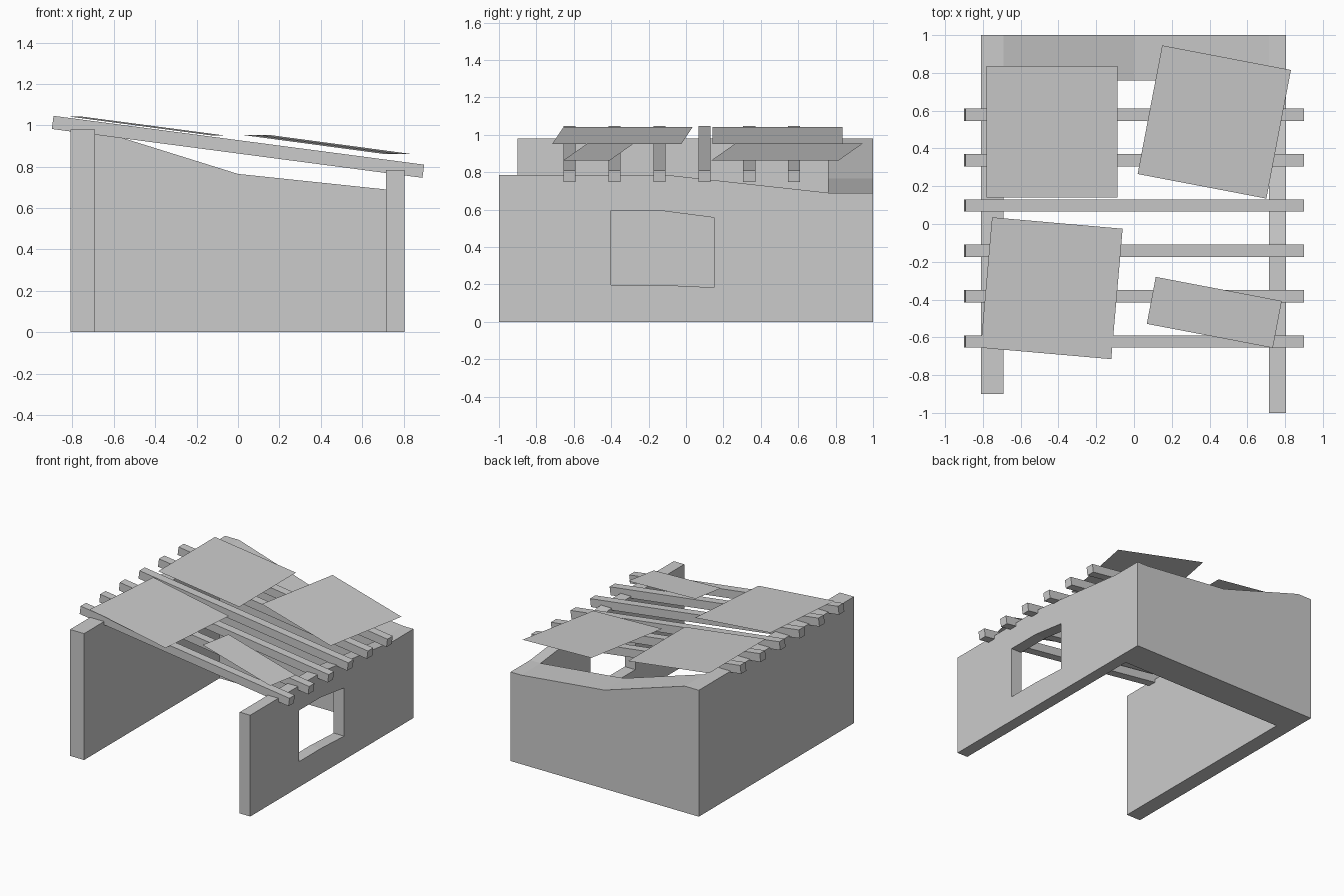
import bpy, bmesh
from math import radians, atan

if "Cube" in bpy.data.objects:
    bpy.data.objects.remove(bpy.data.objects["Cube"])

TILT = atan(0.1317)          # roof slope, falling towards +x


def to_object(name, bm):
    bmesh.ops.recalc_face_normals(bm, faces=bm.faces)
    mesh = bpy.data.meshes.new(name)
    bm.to_mesh(mesh)
    bm.free()
    ob = bpy.data.objects.new(name, mesh)
    bpy.context.collection.objects.link(ob)
    return ob


def interp(t, pts):
    for (a, za), (b, zb) in zip(pts, pts[1:]):
        if t <= b + 1e-5:
            return za + (zb - za) * (t - a) / (b - a)
    return pts[-1][1]


def wall_height(x, y):
    if x > 0.7:
        return interp(y, [(-1, .785), (-.1, .785), (.76, .69), (1, .69)])
    return interp(x, [(-.81, .98), (-.69, .98), (0, .765), (.715, .69)])


# U-shaped walls: plan cells extruded up to the broken wall tops
cells = [(-.81, -.69, -.9, .76), (-.81, -.69, .76, 1), (-.69, 0, .76, 1),
         (0, .715, .76, 1), (.715, .805, .76, 1),
         (.715, .805, -.1, .76), (.715, .805, -1, -.1)]
bm = bmesh.new()
for x0, x1, y0, y1 in cells:
    bm.faces.new([bm.verts.new((x, y, 0)) for x, y in
                  ((x0, y0), (x1, y0), (x1, y1), (x0, y1))])
bmesh.ops.remove_doubles(bm, verts=bm.verts, dist=1e-4)
res = bmesh.ops.extrude_face_region(bm, geom=bm.faces[:], use_keep_orig=True)
for v in res["geom"]:
    if isinstance(v, bmesh.types.BMVert):
        v.co.z = wall_height(v.co.x, v.co.y)
walls = to_object("walls", bm)

# window opening in the right wall
bm = bmesh.new()
outline = [(-.4, .197), (-.135, .197), (.15, .184),
           (.15, .557), (-.135, .594), (-.4, .594)]
rings = [[bm.verts.new((x, y, z)) for y, z in outline] for x in (.6, .95)]
for ring in rings:
    bm.faces.new(ring)
for i in range(6):
    j = (i + 1) % 6
    bm.faces.new((rings[0][i], rings[0][j], rings[1][j], rings[1][i]))
cutter = to_object("window_cutter", bm)
cutter.hide_render = True
mod = walls.modifiers.new("window", 'BOOLEAN')
mod.operation, mod.solver, mod.object = 'DIFFERENCE', 'EXACT', cutter
bpy.context.view_layer.objects.active = walls
bpy.ops.object.modifier_apply(modifier=mod.name)
bpy.data.objects.remove(cutter)

# sloping rafters
for i in range(6):
    bm = bmesh.new()
    bmesh.ops.create_cube(bm, size=1)
    bmesh.ops.scale(bm, vec=(1.807, .065, .064), verts=bm.verts)
    rafter = to_object(f"rafter_{i + 1}", bm)
    rafter.location = (0, .578 - .24 * i, .896)
    rafter.rotation_euler = (0, TILT, 0)

# loose roof sheets: centre, length, width, yaw
sheets = [((-.435, .488, .996), .70, .695, 0),
          ((-.436, -.34, .996), .70, .693, -5),
          ((.425, .54, .908), .70, .693, -10.8),
          ((.425, -.468, .908), .685, .253, -10.8)]
for i, (centre, length, width, yaw) in enumerate(sheets):
    bm = bmesh.new()
    bmesh.ops.create_grid(bm, x_segments=1, y_segments=1, size=.5)
    bmesh.ops.scale(bm, vec=(length, width, 1), verts=bm.verts)
    sheet = to_object(f"roof_sheet_{i + 1}", bm)
    sheet.location = centre
    sheet.rotation_euler = (0, TILT, radians(yaw))
